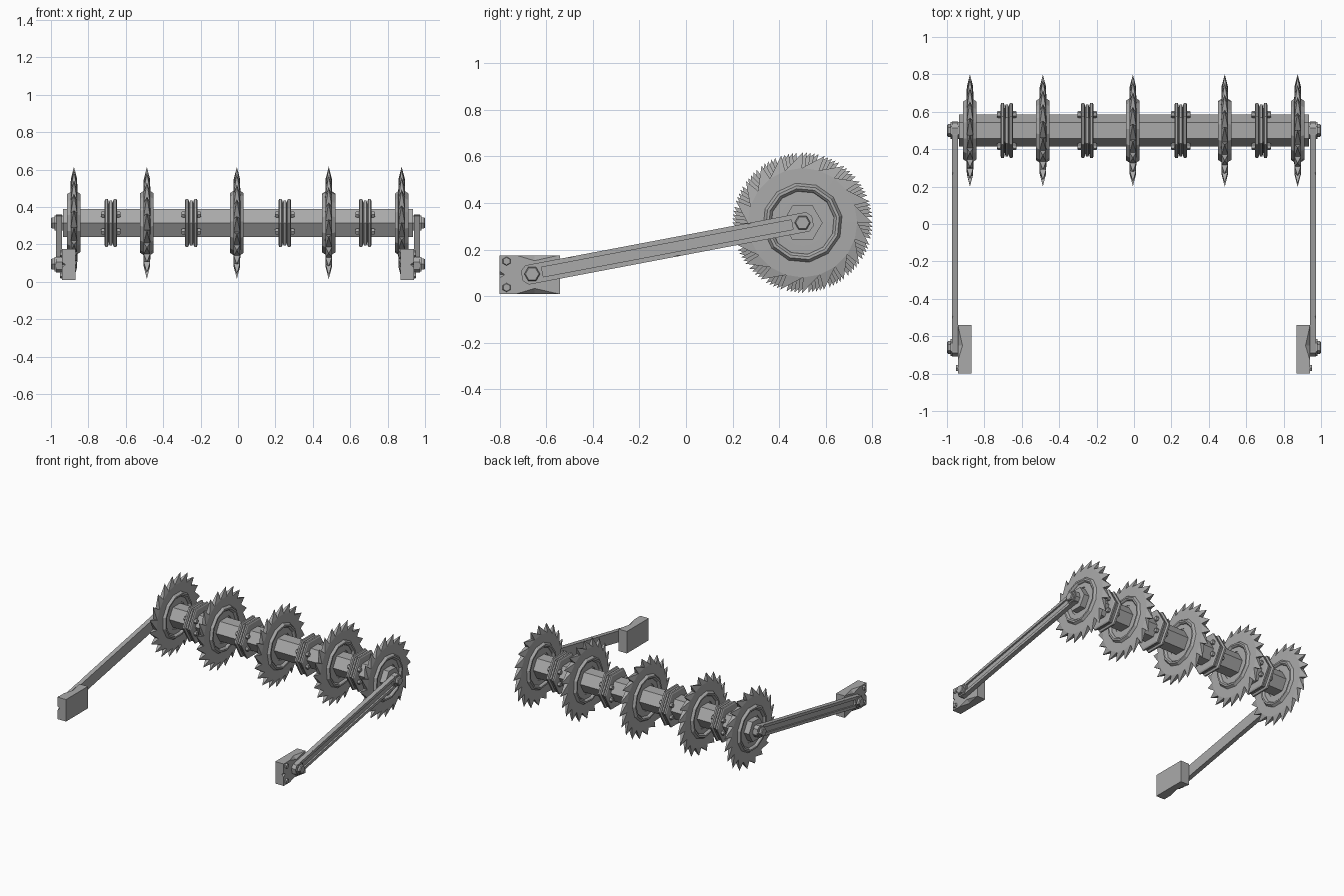
import bpy, bmesh, math
from math import cos, sin, pi
from mathutils import Vector

cube = bpy.data.objects.get("Cube")
if cube:
    bpy.data.objects.remove(cube)

steel = bpy.data.materials.new("grey steel")
steel.use_nodes = True
GREY = (0.4, 0.4, 0.4, 1)
steel.diffuse_color = GREY
steel.node_tree.nodes["Principled BSDF"].inputs["Base Color"].default_value = GREY

AY, AZ = 0.5, 0.315          # axle centre
PY, PZ = -0.66, 0.095        # arm pivot


def finish(name, bm):
    bmesh.ops.remove_doubles(bm, verts=bm.verts, dist=1e-5)
    bmesh.ops.recalc_face_normals(bm, faces=bm.faces)
    mesh = bpy.data.meshes.new(name)
    bm.to_mesh(mesh)
    bm.free()
    mesh.materials.append(steel)
    ob = bpy.data.objects.new(name, mesh)
    bpy.context.collection.objects.link(ob)
    return ob


def lathe(name, profile, sides, x, y, z, phase=0.0, closed=False):
    """Turn (x, radius) points round an axis along x."""
    bm = bmesh.new()
    rings = []
    for px, r in profile:
        rings.append([bm.verts.new((x + px, y + r * cos(phase + 2 * pi * i / sides),
                                    z + r * sin(phase + 2 * pi * i / sides)))
                      for i in range(sides)])
    pairs = list(zip(rings, rings[1:]))
    if closed:
        pairs.append((rings[-1], rings[0]))
    else:
        bm.faces.new(rings[0])
        bm.faces.new(rings[-1])
    for a, b in pairs:
        for i in range(sides):
            j = (i + 1) % sides
            bm.faces.new((a[i], a[j], b[j], b[i]))
    return finish(name, bm)


def bolt(name, x0, x1, r, y, z, phase=0.0):
    """Hexagonal head with a small chamfer on the outer end."""
    d = 0.006 if x1 > x0 else -0.006
    return lathe(name, [(x0, r), (x1 - d, r), (x1, r * 0.85)], 6, 0, y, z, phase)


def saw_blade(x, phase, teeth=20):
    """Disc with wedge teeth that taper to a point and lean one way."""
    bm = bmesh.new()
    step = 2 * pi / teeth

    def at(dx, r, k):
        a = phase - k * step
        return bm.verts.new((x + dx, AY + r * cos(a), AZ + r * sin(a)))

    inner = {s: [at(s * 0.02, 0.1, k) for k in range(teeth)] for s in (-1, 1)}
    root = {s: [at(s * 0.017, 0.235, k) for k in range(teeth)] for s in (-1, 1)}
    for k in range(teeth):
        n = (k + 1) % teeth
        tip = at(0, 0.302, k + 1.05)
        for s in (-1, 1):
            bm.faces.new((inner[s][k], inner[s][n], root[s][n], root[s][k]))
            bm.faces.new((root[s][k], root[s][n], tip))
        bm.faces.new((root[-1][k], root[1][k], tip))
        bm.faces.new((root[-1][n], root[1][n], tip))
        bm.faces.new((inner[-1][k], inner[-1][n], inner[1][n], inner[1][k]))
    finish("saw_blade", bm)


def chip(target, points):
    """Cut a dent shaped as the hull of the points."""
    bm = bmesh.new()
    for p in points:
        bm.verts.new(p)
    bmesh.ops.convex_hull(bm, input=bm.verts)
    cutter = finish("dent_cutter", bm)
    cutter.hide_render = True
    cutter.hide_set(True)
    cutter.display_type = 'WIRE'
    mod = target.modifiers.new("dent", 'BOOLEAN')
    mod.operation = 'DIFFERENCE'
    mod.object = cutter


# Hexagonal axle
lathe("axle", [(-0.935, 0.086), (0.935, 0.086)], 6, 0, AY, AZ)

# Saw blades with a raised, recessed hub on both sides
hub = [(0.015, 0.075), (0.015, 0.135), (0.028, 0.14), (0.036, 0.148), (0.036, 0.16), (0.018, 0.172)]
hub = hub + [(-px, r) for px, r in reversed(hub)]
for i, x in enumerate((-0.877, -0.487, -0.006, 0.485, 0.875)):
    saw_blade(x, 0.1 + i * 0.37)
    lathe("blade_hub", hub, 12, x, AY, AZ, 0.26 + i * 0.37, closed=True)

# Flanged couplings: three hexagonal plates on a core, held by four bolts
for x in (-0.68, -0.25, 0.25, 0.68):
    lathe("coupling_core", [(-0.034, 0.12), (0.034, 0.12)], 6, x, AY, AZ)
    for dx, r in ((-0.023, 0.148), (0, 0.138), (0.023, 0.148)):
        lathe("coupling_plate", [(dx - 0.011, r - 0.012), (dx - 0.006, r),
                                 (dx + 0.006, r), (dx + 0.011, r - 0.012)], 6, x, AY, AZ)
    for sy in (-1, 1):
        for sz in (-1, 1):
            for s in (-1, 1):
                bolt("coupling_bolt", x + s * 0.02, x + s * 0.052, 0.018,
                     AY + sy * 0.086, AZ + sz * 0.046)


def side_arm(s):
    """Clipped bar with a sunken channel on its outer face."""
    along = Vector((0, AY - PY, AZ - PZ))
    length = along.length
    along.normalize()
    across = Vector((0, -along.z, along.y))
    base = Vector((0, PY, PZ))

    def pt(x, u, v):
        return base + along * u + across * v + Vector((s * x, 0, 0))

    w, e = 0.042, 0.045
    outline = [(-e, -w / 2), (-e / 2, -w), (length + e / 2, -w), (length + e, -w / 2),
               (length + e, w / 2), (length + e / 2, w), (-e / 2, w), (-e, w / 2)]
    bm = bmesh.new()
    bottom = bm.faces.new([bm.verts.new(pt(0.94, u, v)) for u, v in outline])
    new = bmesh.ops.extrude_face_region(bm, geom=[bottom])["geom"]
    bmesh.ops.translate(bm, verts=[g for g in new if isinstance(g, bmesh.types.BMVert)],
                        vec=(s * 0.034, 0, 0))
    arm = finish("side_arm", bm)
    # Channel, then worn edges
    chip(arm, [pt(x, u, v) for x in (0.962, 0.99) for u in (0.045, length - 0.045)
               for v in (-0.021, 0.021)])
    for u, side in ((0.17, 1), (0.62, -1), (0.95, 1)):
        chip(arm, [pt(0.98, u - 0.06, side * 0.05), pt(0.98, u + 0.06, side * 0.05),
                   pt(0.98, u, side * 0.034), pt(0.955, u + 0.02, side * 0.05)])


for s in (-1, 1):
    side_arm(s)

    # Mounting block with dented edges
    bm = bmesh.new()
    bmesh.ops.create_cube(bm, size=1)
    bmesh.ops.scale(bm, verts=bm.verts, vec=(0.07, 0.26, 0.165))
    bmesh.ops.translate(bm, verts=bm.verts, vec=(s * 0.905, -0.67, 0.0925))
    block = finish("mounting_block", bm)
    chip(block, [(s * 0.942, -0.81, 0.115), (s * 0.942, -0.81, 0.07),
                 (s * 0.942, -0.775, 0.092), (s * 0.915, -0.81, 0.092)])
    for z, d in ((0.01, 1), (0.175, -1)):
        chip(block, [(s * 0.942, -0.74, z - d * 0.002), (s * 0.942, -0.53, z - d * 0.002),
                     (s * 0.942, -0.65, z + d * 0.025), (s * 0.915, -0.65, z - d * 0.002)])

    # Small block bolts, pivot bolt and axle nut
    for z in (0.037, 0.15):
        bolt("block_bolt", s * 0.93, s * 0.953, 0.019, -0.77, z, pi / 6)
    for y, z in ((PY, PZ), (AY, AZ)):
        lathe("washer", [(s * 0.935, 0.045), (s * 0.98, 0.045)], 6, 0, y, z)
        bolt("end_nut", s * 0.94, s * 1.0, 0.034, y, z)
